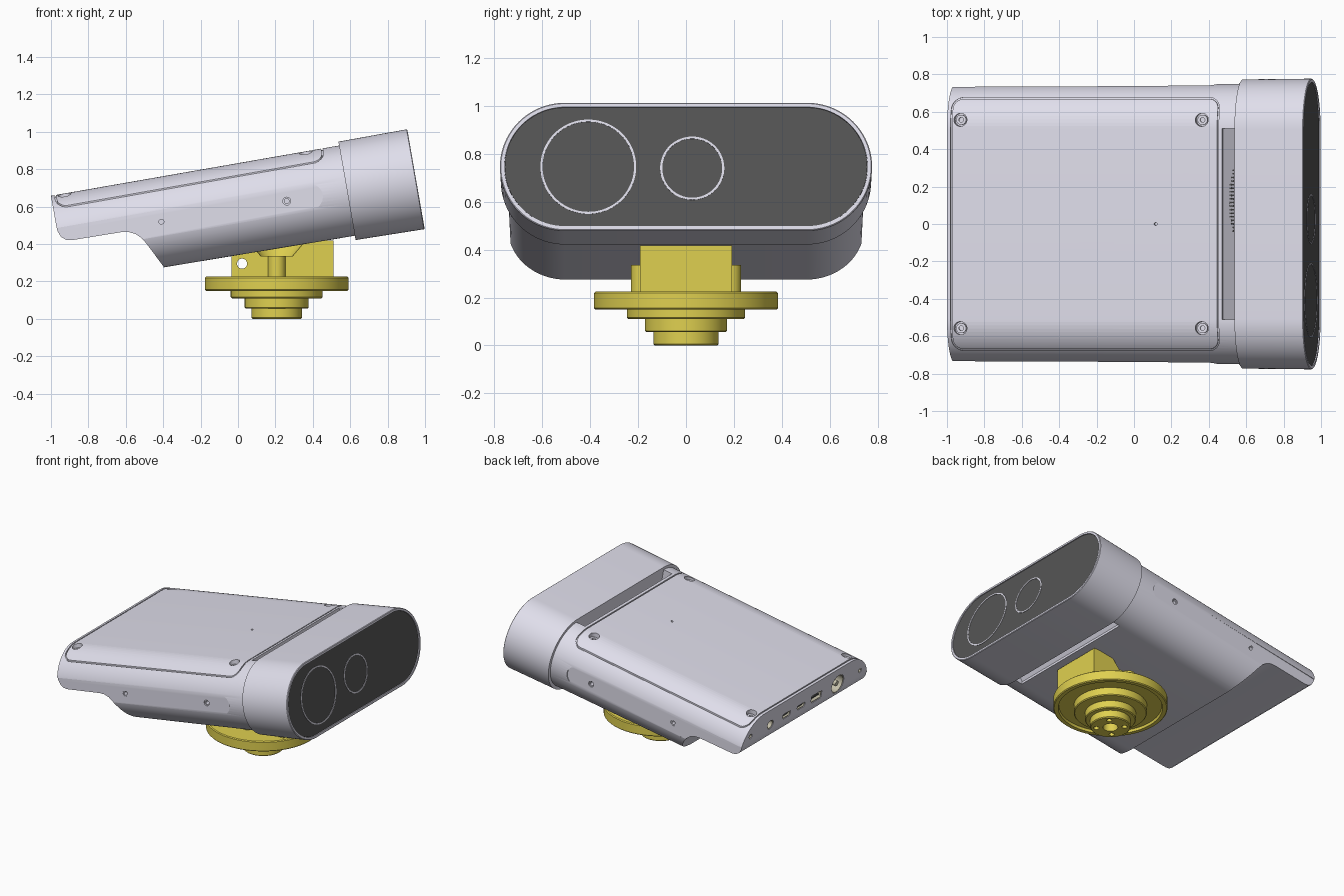
import bpy, bmesh, math
from mathutils import Matrix

if "Cube" in bpy.data.objects:
    bpy.data.objects.remove(bpy.data.objects["Cube"])

TILT = Matrix.Rotation(math.radians(-9.9), 4, 'Y')


def material(name, rgb):
    m = bpy.data.materials.new(name)
    m.diffuse_color = (*rgb, 1)
    m.use_nodes = True
    m.node_tree.nodes["Principled BSDF"].inputs["Base Color"].default_value = m.diffuse_color
    return m


SHELL = material("shell_lavender_grey", (0.74, 0.73, 0.83))
DARK = material("dark_glass", (0.09, 0.09, 0.09))
METAL = material("port_metal", (0.55, 0.52, 0.4))
GOLD = material("mount_yellow", (0.74, 0.63, 0.08))


def rrect(a0, a1, b0, b1, r, n=16):
    """Rounded rectangle outline; also gives stadiums and circles."""
    pts = []
    corners = ((a1 - r, b1 - r), (a0 + r, b1 - r), (a0 + r, b0 + r), (a1 - r, b0 + r))
    for k, (ca, cb) in enumerate(corners):
        for i in range(n + 1):
            t = math.pi / 2 * (k + i / n)
            pts.append((ca + r * math.cos(t), cb + r * math.sin(t)))
    return pts


def circle(a, b, r, n=12):
    return [(a + r * math.cos(math.tau * i / (4 * n)), b + r * math.sin(math.tau * i / (4 * n)))
            for i in range(4 * n)]


def stadium(hw, r, wc):
    return rrect(-hw, hw, wc - r, wc + r, r, 20)


def loft(name, axis, sections, mat=None, closed=False):
    """Skin outlines placed at positions along an axis; closed makes a ring."""
    place = {'x': lambda a, b, t: (t, a, b), 'y': lambda a, b, t: (a, t, b),
             'z': lambda a, b, t: (a, b, t)}[axis]
    bm = bmesh.new()
    rings = [[bm.verts.new(place(a, b, t)) for a, b in pts] for t, pts in sections]
    pairs = list(zip(rings, rings[1:])) + ([(rings[-1], rings[0])] if closed else [])
    for r0, r1 in pairs:
        for i in range(len(r0)):
            j = (i + 1) % len(r0)
            bm.faces.new((r0[i], r0[j], r1[j], r1[i]))
    if not closed:
        bm.faces.new(rings[0])
        bm.faces.new(rings[-1])
    bmesh.ops.remove_doubles(bm, verts=bm.verts, dist=1e-5)
    bmesh.ops.recalc_face_normals(bm, faces=bm.faces)
    me = bpy.data.meshes.new(name)
    bm.to_mesh(me)
    bm.free()
    ob = bpy.data.objects.new(name, me)
    bpy.context.collection.objects.link(ob)
    if mat:
        me.materials.append(mat)
    return ob


def prism(name, axis, pts, t0, t1, mat=None):
    return loft(name, axis, [(t0, pts), (t1, pts)], mat)


def tube(name, axis, outer, inner, t0, t1, mat=None):
    return loft(name, axis, [(t0, outer), (t1, outer), (t1, inner), (t0, inner)], mat, True)


def cut(ob, *cutters):
    for c in cutters:
        m = ob.modifiers.new("cut", 'BOOLEAN')
        m.operation, m.solver, m.object = 'DIFFERENCE', 'EXACT', c
        bpy.context.view_layer.objects.active = ob
        bpy.ops.object.modifier_apply(modifier=m.name)
        bpy.data.objects.remove(c)


# Main housing (built level, tilted at the end)
body = loft("housing", 'x', [(-0.872, stadium(0.742, 0.238, 0.582)),
                             (0.70, stadium(0.75, 0.245, 0.575))], SHELL)

# Stepped underside at the rear
step = [(-1.1, 0.1), (-0.345, 0.1), (-0.345, 0.345), (-0.41, 0.475), (-0.432, 0.512),
        (-0.462, 0.541), (-0.497, 0.558), (-0.535, 0.564), (-0.805, 0.567), (-0.835, 0.575),
        (-0.857, 0.595), (-0.869, 0.625), (-0.873, 0.66), (-1.1, 0.66)]
cut(body, prism("step_cutter", 'y', step, -1, 1))

# Lid seam, kept shallow by removing an inset copy of the housing
seam = tube("seam_cutter", 'z', rrect(-0.853, 0.602, -0.676, 0.676, 0.06, 8),
            rrect(-0.845, 0.594, -0.668, 0.668, 0.052, 8), 0.65, 0.95)
cut(seam, loft("inset", 'x', [(-1, stadium(0.733, 0.229, 0.582)),
                              (0.8, stadium(0.741, 0.236, 0.575))]))
cut(body, seam)

# Vent slots behind the head, above and below
cut(body,
    prism("vent_cutter", 'y', [(0.622, 0.9), (0.622, 0.80), (0.692, 0.72), (0.692, 0.9)], -0.51, 0.51),
    prism("vent_cutter", 'y', [(0.622, 0.2), (0.622, 0.35), (0.692, 0.43), (0.692, 0.2)], -0.51, 0.51))

device = [body]

# Lid screws and pinhole
for u in (-0.80, 0.51):
    for y in (-0.557, 0.557):
        cut(body, prism("screw_cutter", 'z', circle(u, y, 0.035), 0.775, 0.95))
        screw = prism("lid_screw", 'z', circle(u, y, 0.027), 0.765, 0.792, SHELL)
        cut(screw, prism("socket", 'z', circle(u, y, 0.013, 3), 0.78, 0.9))
        device.append(screw)
cut(body, prism("pin_cutter", 'z', circle(0.26, 0, 0.008, 4), 0.80, 0.9))

# Side flats and threaded side holes
for s in (-1, 1):
    flat = prism("flat_cutter", 'y', rrect(-1.2, 0.56, 0.507, 0.645, 0.069), 0.741 * s, 0.95 * s)
    for v in flat.data.vertices:
        v.co.y += s * 0.009 * (v.co.x - 0.5)
    cut(body, flat)
    for u, w in ((-0.314, 0.582), (0.365, 0.575)):
        cut(body, prism("hole_cutter", 'y', circle(u, w, 0.021, 6), 0.70 * s, 0.9 * s))
        device.append(tube("side_hole_insert", 'y', circle(u, w, 0.021, 6), circle(u, w, 0.013, 6),
                           0.70 * s, 0.731 * s, SHELL))

# Rear ports: (name, y, half width, half height)
W = 0.695
for name, y, a, b in (("screw_hole_left", 0.64, 0.018, 0.018), ("audio_jack", 0.41, 0.035, 0.035),
                      ("small_port", 0.22, 0.045, 0.02), ("slim_port", 0.05, 0.045, 0.018),
                      ("wide_port", -0.13, 0.06, 0.03), ("power_jack", -0.38, 0.07, 0.07),
                      ("screw_hole_right", -0.64, 0.018, 0.018)):
    def outline(d):
        r = min(a, b) - d if a == b else 0.012 - d / 2
        return rrect(y - a + d, y + a - d, W - b + d, W + b - d, r, 6)
    cut(body, prism("port_cutter", 'x', outline(0), -0.95, -0.80))
    device.append(tube(name + "_liner", 'x', outline(0), outline(0.006), -0.868, -0.80, METAL))
    if name in ("small_port", "slim_port", "wide_port"):
        device.append(prism(name + "_tongue", 'x', rrect(y - a * .7, y + a * .7, W - .006, W + .006, .003, 2),
                            -0.86, -0.80, DARK))
    if name == "power_jack":
        device.append(prism("power_pin", 'x', circle(y, W, 0.02, 6), -0.865, -0.80, METAL))

# Vent grille: dark perforations on the sloping slot floor
bm = bmesh.new()
for i in range(24):
    y = -0.095 + i * 0.0191
    start = 0.35 + 0.6 * ((y - 0.125) / 0.235) ** 2
    for k in range(6):
        t = 0.35 + k * 0.11
        if t >= start:
            bmesh.ops.create_cone(bm, cap_ends=True, segments=8, radius1=0.005, radius2=0.005, depth=0.002,
                                  matrix=Matrix.Translation((0.622 + 0.07 * t, y, 0.80 - 0.08 * t))
                                  @ Matrix.Rotation(math.atan2(0.08, 0.07), 4, 'Y'))
me = bpy.data.meshes.new("vent_grille")
bm.to_mesh(me)
bm.free()
me.materials.append(DARK)
grille = bpy.data.objects.new("vent_grille", me)
bpy.context.collection.objects.link(grille)
device.append(grille)

# Head sleeve with recessed dark window and two lens rings
head = loft("head_sleeve", 'x', [(0.692, stadium(0.773, 0.267, 0.574)), (1.062, stadium(0.777, 0.271, 0.572)),
                                 (1.066, stadium(0.773, 0.267, 0.572))], SHELL)
cut(head, prism("window_cutter", 'x', stadium(0.758, 0.252, 0.572), 1.05, 1.1))
device += [head, prism("front_window", 'x', stadium(0.757, 0.251, 0.572), 1.04, 1.060, DARK)]
for name, y, w, r in (("large_lens_ring", -0.408, 0.572, 0.2), ("small_lens_ring", 0.026, 0.566, 0.134)):
    device.append(tube(name, 'x', circle(y, w, r, 20), circle(y, w, r - 0.009, 20), 1.05, 1.0625, SHELL))

for ob in device:
    ob.data.transform(TILT)

# Round mount base, turned from a stepped profile
CX = 0.207
steps = [(0.05, 0), (0.13, 0), (0.136, 0.006), (0.136, 0.055), (0.165, 0.055), (0.171, 0.061),
         (0.171, 0.11), (0.24, 0.11), (0.246, 0.116), (0.246, 0.168), (0.345, 0.168), (0.35, 0.15),
         (0.378, 0.15), (0.384, 0.156), (0.384, 0.219), (0.378, 0.225), (0.05, 0.225)]
base = loft("mount_base", 'z', [(z, circle(CX, 0, r, 20)) for r, z in steps], GOLD, True)
for i in range(4):
    t = math.pi / 2 * i + math.pi / 4
    cut(base, prism("bolt_cutter", 'z', circle(CX + 0.095 * math.cos(t), 0.095 * math.sin(t), 0.018, 5),
                    -0.05, 0.04))

# Mount block with bolt seats, cross hole and side bosses
block = prism("mount_block", 'y', [(-0.035, 0.22), (0.51, 0.22), (0.51, 0.418), (0.46, 0.418), (-0.035, 0.35)],
              -0.192, 0.192, GOLD)
cut(block, prism("cross_cutter", 'y', circle(0.022, 0.295, 0.027, 6), -0.3, 0.3))
mount = [base, block]
for s, label in ((-1, "front"), (1, "back")):
    cut(block, loft("seat_cutter", 'z', [(0.335, circle(CX, 0.185 * s, 0.085)), (0.46, circle(CX, 0.185 * s, 0.19))]))
    mount.append(prism("boss_" + label, 'z', circle(CX, 0.183 * s, 0.047), 0.22, 0.335, GOLD))

# Smooth shading with crisp edges
bpy.ops.object.select_all(action='DESELECT')
for ob in device + mount:
    ob.select_set(True)
bpy.context.view_layer.objects.active = body
bpy.ops.object.shade_smooth_by_angle(angle=math.radians(25))
